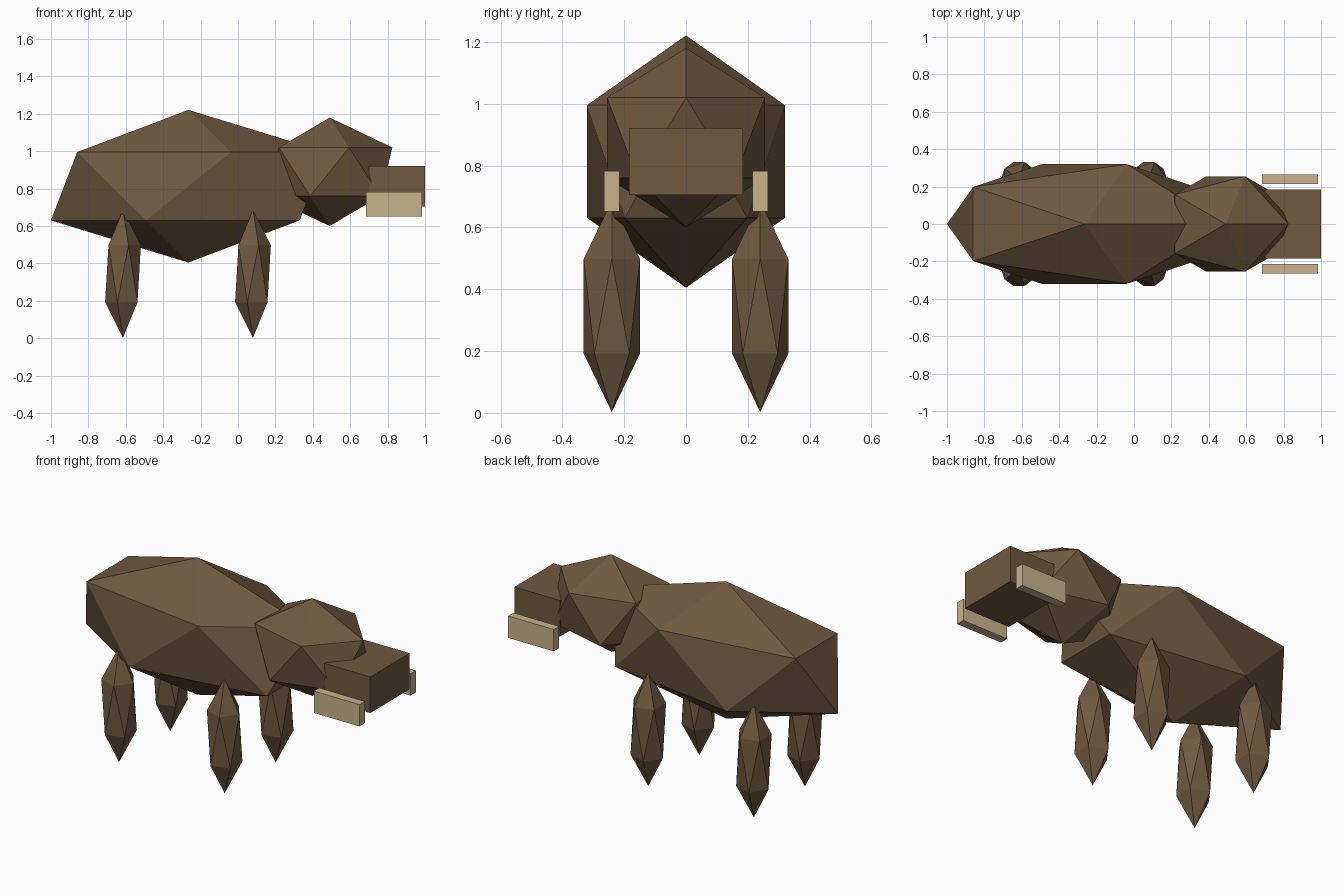
import bpy

if "Cube" in bpy.data.objects:
    bpy.data.objects.remove(bpy.data.objects["Cube"])


def material(name, rgb):
    m = bpy.data.materials.new(name)
    m.diffuse_color = (*rgb, 1.0)
    m.use_nodes = True
    m.node_tree.nodes["Principled BSDF"].inputs["Base Color"].default_value = m.diffuse_color
    return m


fur = material("brown_fur", (0.16, 0.10, 0.05))
ivory = material("ivory", (0.58, 0.45, 0.265))


def finish(name, size, mat):
    ob = bpy.context.object
    ob.name = name
    ob.scale = size
    ob.data.materials.append(mat)
    bpy.ops.object.transform_apply(location=False, rotation=False, scale=True)
    return ob


def faceted(name, center, radii):
    bpy.ops.mesh.primitive_ico_sphere_add(subdivisions=1, radius=1, location=center)
    return finish(name, radii, fur)


def box(name, center, size, mat):
    bpy.ops.mesh.primitive_cube_add(size=1, location=center)
    return finish(name, size, mat)


# Body and head: stretched twenty-sided solids
faceted("body", (-0.265, 0, 0.813), (0.822, 0.376, 0.408))
faceted("head", (0.49, 0, 0.89), (0.375, 0.30, 0.29))

# Snout
box("snout", (0.85, 0, 0.8125), (0.30, 0.37, 0.215), fur)

# Legs and tusks on both sides
for side, y in (("right", -0.24), ("left", 0.24)):
    for end, x in (("front", 0.08), ("rear", -0.615)):
        faceted(f"{end}_leg_{side}", (x, y, 0.345), (0.107, 0.107, 0.342))
    box(f"tusk_{side}", (0.835, y, 0.717), (0.30, 0.05, 0.13), ivory)
